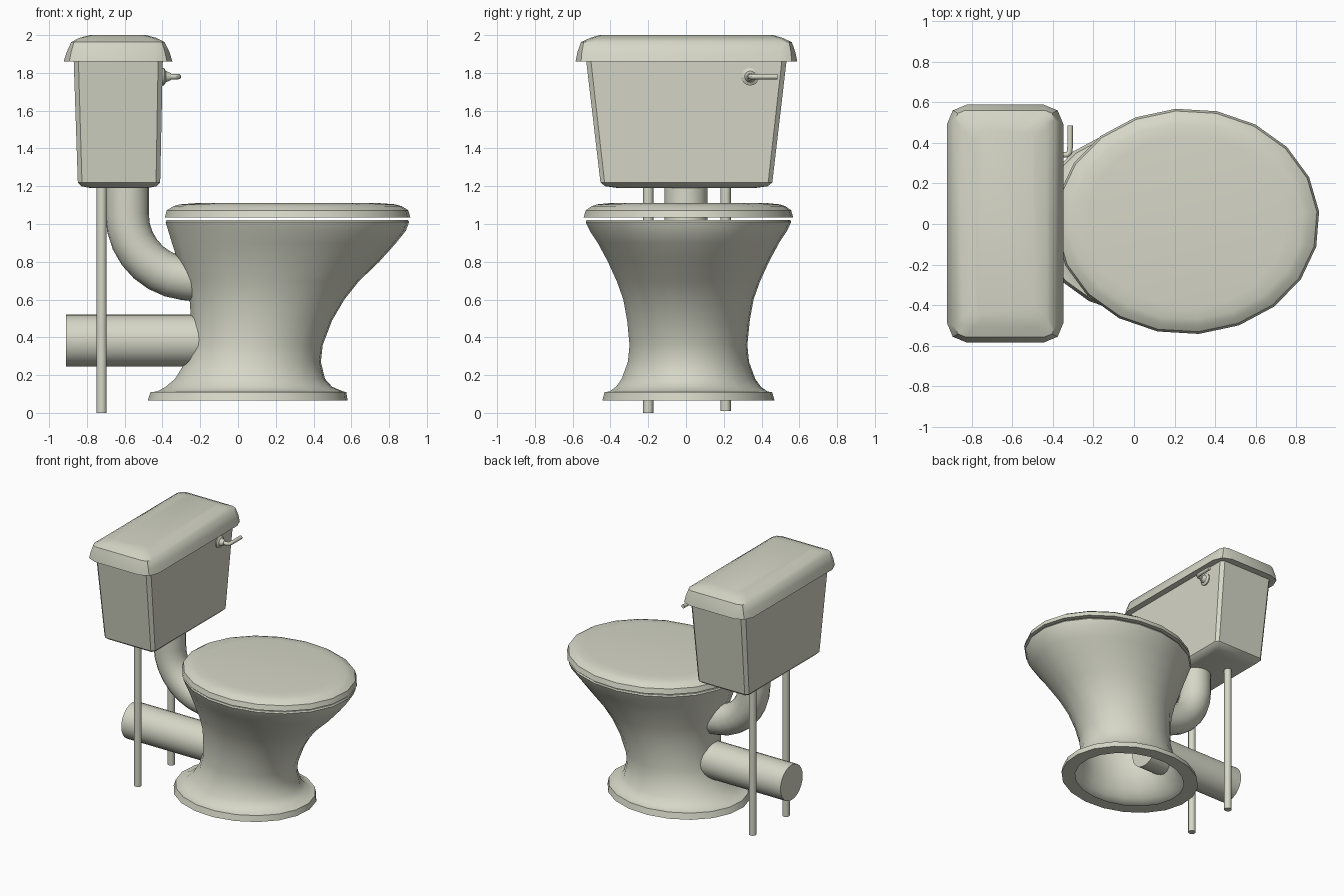
import bpy, bmesh, math
from mathutils import Vector

if "Cube" in bpy.data.objects:
    bpy.data.objects.remove(bpy.data.objects["Cube"])

mat = bpy.data.materials.new("cream porcelain")
mat.diffuse_color = (0.67, 0.68, 0.57, 1)
mat.use_nodes = True
mat.node_tree.nodes["Principled BSDF"].inputs["Base Color"].default_value = mat.diffuse_color


def loft(name, rings, cap_start=True, cap_end=True, angle=35):
    """Skin a list of equal-length point rings."""
    bm = bmesh.new()
    rows = [[bm.verts.new(p) for p in ring] for ring in rings]
    n = len(rows[0])
    for a, b in zip(rows, rows[1:]):
        for i in range(n):
            j = (i + 1) % n
            bm.faces.new((a[i], a[j], b[j], b[i]))
    if cap_start:
        bm.faces.new(rows[0][::-1])
    if cap_end:
        bm.faces.new(rows[-1])
    bmesh.ops.recalc_face_normals(bm, faces=bm.faces)
    me = bpy.data.meshes.new(name)
    bm.to_mesh(me)
    bm.free()
    me.shade_smooth()
    me.set_sharp_from_angle(angle=math.radians(angle))
    me.materials.append(mat)
    ob = bpy.data.objects.new(name, me)
    bpy.context.collection.objects.link(ob)
    return ob


def oval(x0, x1, hy, z, n=20, cy=0.013):
    cx, hx = (x0 + x1) / 2, (x1 - x0) / 2
    a = [math.tau * i / n + math.radians(5) for i in range(n)]
    return [(cx + hx * math.cos(t), cy + hy * math.sin(t), z) for t in a]


def round_rect(cx, hx, hy, z, r, seg=2, cy=0.002):
    pts = []
    for k, (sx, sy) in enumerate([(1, 1), (-1, 1), (-1, -1), (1, -1)]):
        for i in range(seg + 1):
            t = math.pi / 2 * (k + i / seg)
            pts.append((cx + sx * (hx - r) + r * math.cos(t),
                        cy + sy * (hy - r) + r * math.sin(t), z))
    return pts


def tube(name, path, radii, plane_normal, n=20):
    """Round tube along a path lying in one plane."""
    path = [Vector(p) for p in path]
    nrm = Vector(plane_normal)
    rings = []
    for i, p in enumerate(path):
        t = (path[min(i + 1, len(path) - 1)] - path[max(i - 1, 0)]).normalized()
        side = t.cross(nrm)
        r = radii[i] if isinstance(radii, list) else radii
        rings.append([p + r * (math.cos(a) * side + math.sin(a) * nrm)
                      for a in (math.tau * k / n for k in range(n))])
    return loft(name, rings)


# bowl: hollow foot ring, narrow waist, flared rim (x min, x max, half y, z)
bowl = [(-0.37, 0.48, 0.36, 0.065), (-0.48, 0.583, 0.458, 0.065),
        (-0.465, 0.575, 0.445, 0.11), (-0.43, 0.56, 0.42, 0.113),
        (-0.385, 0.50, 0.385, 0.138), (-0.335, 0.462, 0.355, 0.18),
        (-0.28, 0.44, 0.322, 0.27), (-0.255, 0.45, 0.313, 0.36),
        (-0.25, 0.50, 0.326, 0.49), (-0.258, 0.565, 0.346, 0.60),
        (-0.28, 0.64, 0.38, 0.695), (-0.32, 0.75, 0.428, 0.80),
        (-0.352, 0.84, 0.482, 0.90), (-0.372, 0.892, 0.525, 0.965),
        (-0.386, 0.908, 0.546, 1.01), (-0.38, 0.902, 0.541, 1.021),
        (-0.30, 0.82, 0.46, 1.021)]
loft("bowl", [oval(*r) for r in bowl], False, False, 40)

# closed seat lid
lid = [(-0.39, 0.915, 0.557, 1.034), (-0.38, 0.904, 0.546, 1.072),
       (-0.345, 0.87, 0.515, 1.094), (-0.31, 0.835, 0.485, 1.104),
       (-0.23, 0.755, 0.425, 1.11)]
loft("seat_lid", [oval(*r) for r in lid])

# cistern tank, tapering down with a rounded underside
tank = [(-0.63, 0.15, 0.36, 1.19, 0.02), (-0.63, 0.20, 0.43, 1.2, 0.02),
        (-0.63, 0.218, 0.455, 1.22, 0.022), (-0.634, 0.236, 0.531, 1.87, 0.025)]
loft("cistern_tank", [round_rect(*r, seg=1) for r in tank], angle=40)

# cistern lid
top = [(-0.635, 0.225, 0.52, 1.862, 0.03), (-0.635, 0.288, 0.587, 1.86, 0.1),
       (-0.635, 0.272, 0.577, 1.91, 0.08), (-0.636, 0.247, 0.558, 1.963, 0.05),
       (-0.636, 0.205, 0.51, 1.985, 0.05), (-0.636, 0.148, 0.46, 2.0, 0.05)]
loft("cistern_lid", [round_rect(*r) for r in top], angle=40)

# flush pipe: straight drop, then an elbow into the bowl
elbow = [(-0.587, 0, 1.2), (-0.587, 0, 1.05)]
elbow += [(-0.587 + 0.34 * (1 - math.cos(a)), 0, 1.05 - 0.34 * math.sin(a))
          for a in (math.radians(d) for d in range(12, 85, 12))]
elbow.append((-0.2, 0, 0.703))
tube("flush_pipe", elbow, 0.115, (0, 1, 0))

# waste pipe out of the back
tube("waste_pipe", [(-0.91, 0, 0.383), (-0.1, 0, 0.383)], 0.137, (0, 1, 0), 24)

# two supply pipes standing on the floor
for name, y, z in (("supply_pipe_front", -0.2, 0.0), ("supply_pipe_back", 0.21, 0.01)):
    tube(name, [(-0.722, y, z), (-0.722, y, 1.2)], 0.027, (0, 1, 0), 16)

# flush lever: flared mount, stem and sideways handle
tube("lever_mount", [(-0.41, 0.34, 1.78), (-0.392, 0.34, 1.78), (-0.382, 0.34, 1.78),
                     (-0.355, 0.34, 1.78)], [0.047, 0.047, 0.03, 0.018], (0, 0, 1), 16)
tube("lever_handle", [(-0.36, 0.34, 1.78), (-0.33, 0.341, 1.78), (-0.318, 0.352, 1.78),
                      (-0.315, 0.38, 1.78), (-0.315, 0.485, 1.78)], 0.014, (0, 0, 1), 12)
